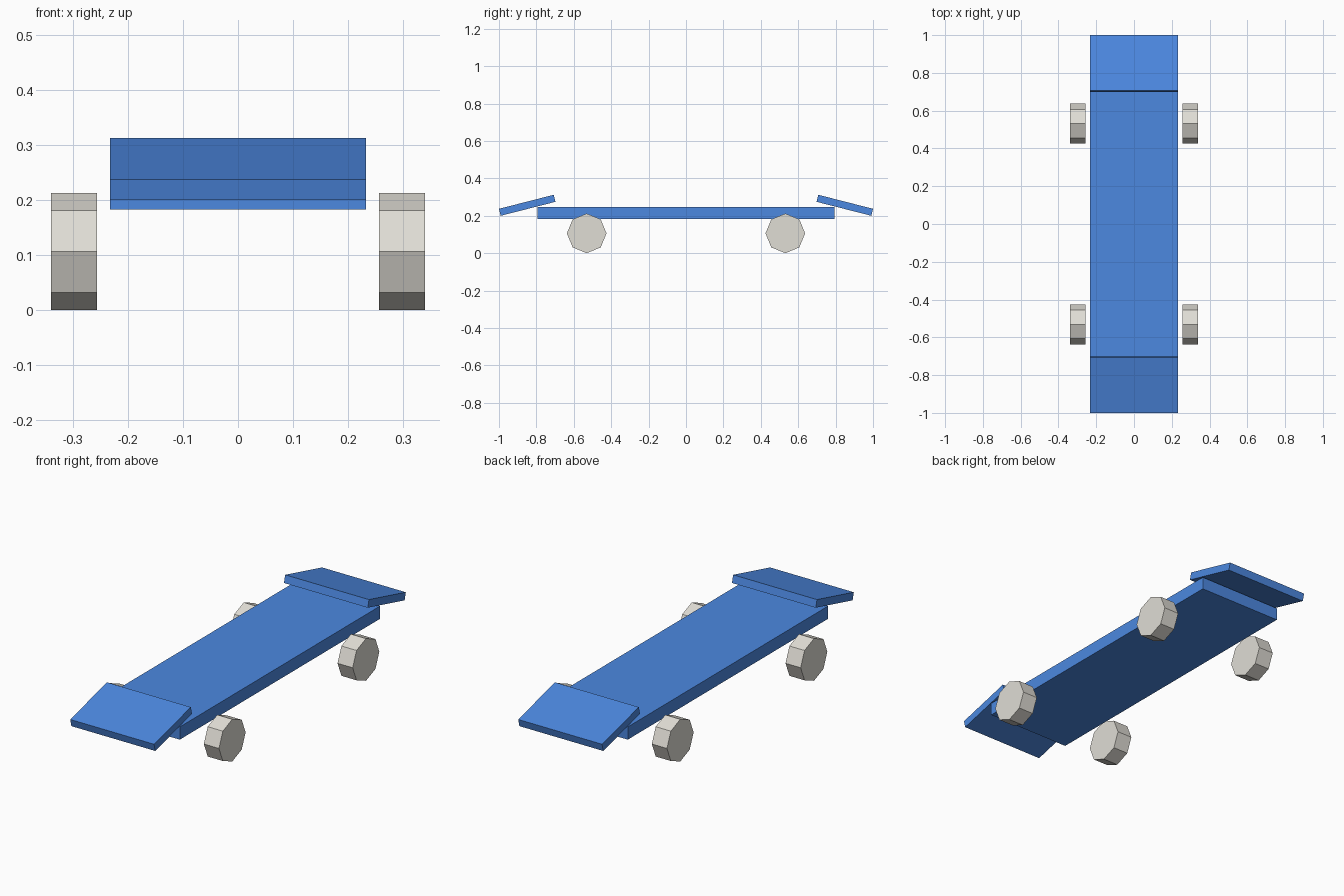
import bpy
import math

cube = bpy.data.objects.get("Cube")
if cube:
    bpy.data.objects.remove(cube, do_unlink=True)


def material(name, srgb):
    linear = [((c / 255 + 0.055) / 1.055) ** 2.4 for c in srgb] + [1]
    mat = bpy.data.materials.new(name)
    mat.use_nodes = True
    mat.diffuse_color = linear
    mat.node_tree.nodes["Principled BSDF"].inputs["Base Color"].default_value = linear
    return mat


def finish(name, mat):
    obj = bpy.context.object
    obj.name = name
    obj.data.materials.append(mat)
    return obj


def box(name, location, size, mat, tilt=0):
    bpy.ops.mesh.primitive_cube_add(size=1, location=location)
    obj = finish(name, mat)
    obj.scale = size
    obj.rotation_euler.x = tilt
    return obj


def wheel(name, location, mat):
    bpy.ops.mesh.primitive_cylinder_add(
        vertices=8, radius=0.106, depth=0.084, location=location,
        rotation=(0, math.pi / 2, 0))
    return finish(name, mat)


blue = material("board blue", (76, 136, 224))
cream = material("wheel off-white", (224, 221, 213))
width = 0.466

# Flat deck
box("deck", (0, 0, 0.214), (width, 1.59, 0.064), blue)

# Sloping end plates and the wheels beneath each end
for end, side_y in (("front", -1), ("back", 1)):
    box(end + "_end_plate", (0, side_y * 0.849, 0.256),
        (width, 0.302, 0.0385), blue, tilt=-side_y * 0.25)
    for side, side_x in (("right", -1), ("left", 1)):
        wheel(end + "_" + side + "_wheel",
              (side_x * 0.298, side_y * 0.531, 0.106), cream)
